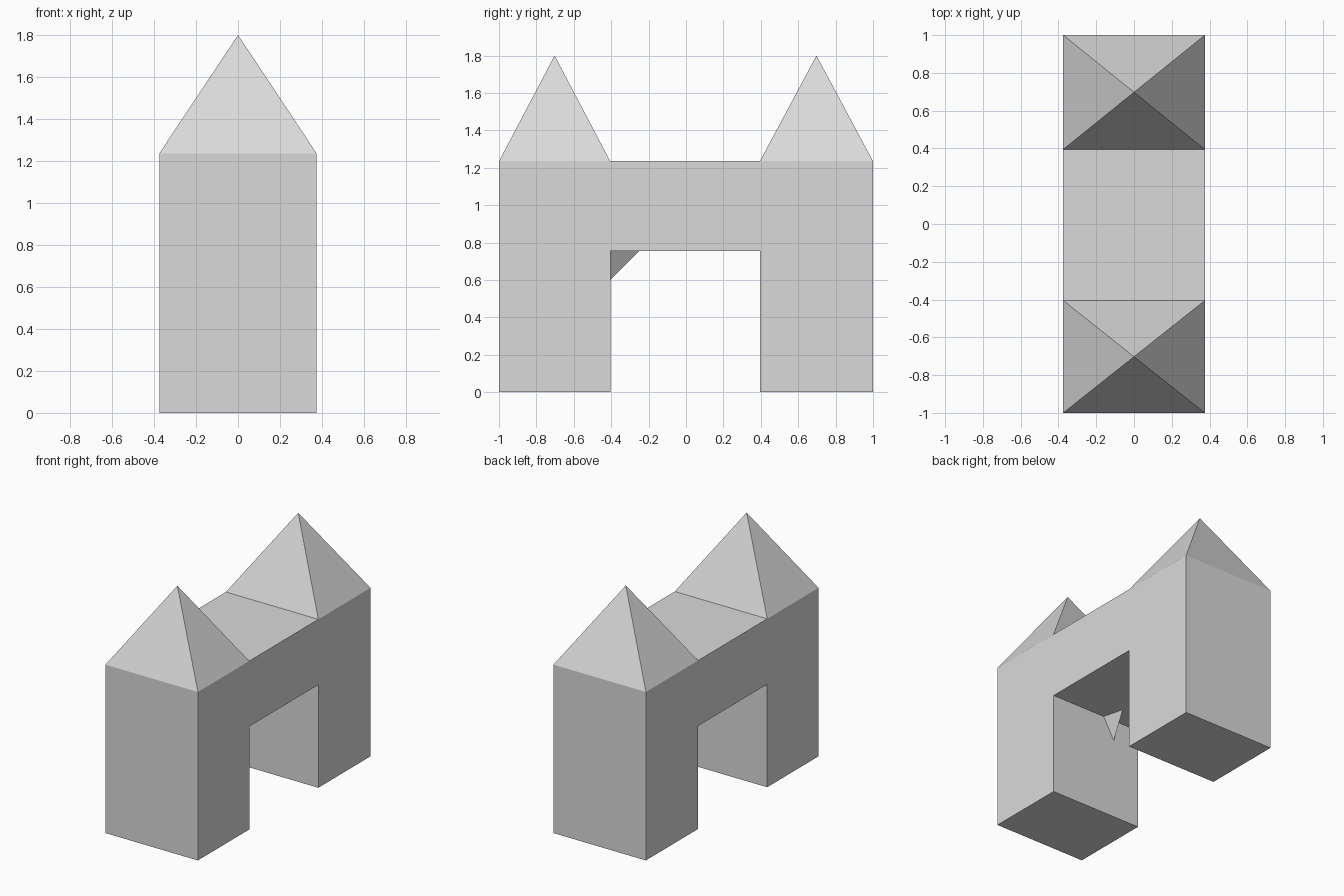
import bpy
import bmesh

cube = bpy.data.objects.get("Cube")
if cube:
    bpy.data.objects.remove(cube, do_unlink=True)

grey = bpy.data.materials.new("plain grey")
grey.use_nodes = True
colour = (0.7, 0.7, 0.7, 1)
grey.diffuse_color = colour
grey.node_tree.nodes["Principled BSDF"].inputs["Base Color"].default_value = colour

HALF_WIDTH = 0.375
EAVES = 1.235
RIDGE = 1.8
SPRING = 0.755


def finish(name, bm):
    bmesh.ops.recalc_face_normals(bm, faces=bm.faces)
    mesh = bpy.data.meshes.new(name)
    bm.to_mesh(mesh)
    bm.free()
    mesh.materials.append(grey)
    obj = bpy.data.objects.new(name, mesh)
    bpy.context.collection.objects.link(obj)
    return obj


def pyramid(name, base, apex):
    bm = bmesh.new()
    ring = [bm.verts.new(p) for p in base]
    tip = bm.verts.new(apex)
    bm.faces.new(ring)
    for a, b in zip(ring, ring[1:] + ring[:1]):
        bm.faces.new((a, b, tip))
    return finish(name, bm)


# Gateway body: a portal profile swept across the width
profile = [(-1, 0), (-0.405, 0), (-0.405, SPRING), (0.395, SPRING),
           (0.395, 0), (1, 0), (1, EAVES), (-1, EAVES)]
bm = bmesh.new()
face = bm.faces.new([bm.verts.new((-HALF_WIDTH, y, z)) for y, z in profile])
swept = bmesh.ops.extrude_face_region(bm, geom=[face])
moved = [v for v in swept["geom"] if isinstance(v, bmesh.types.BMVert)]
bmesh.ops.translate(bm, verts=moved, vec=(2 * HALF_WIDTH, 0, 0))
finish("gateway_body", bm)

# Pointed roofs over both towers
for name, y0, y1 in (("front_roof", -1, -0.405), ("back_roof", 0.395, 1)):
    w = HALF_WIDTH
    pyramid(name, [(-w, y0, EAVES), (w, y0, EAVES), (w, y1, EAVES), (-w, y1, EAVES)],
            (0, (y0 + y1) / 2, RIDGE))

# Small corner brace under the bridge
pyramid("corner_brace",
        [(-0.07, -0.405, SPRING), (-0.11, -0.25, SPRING), (-0.16, -0.405, 0.6)],
        (-0.18, -0.405, SPRING))
